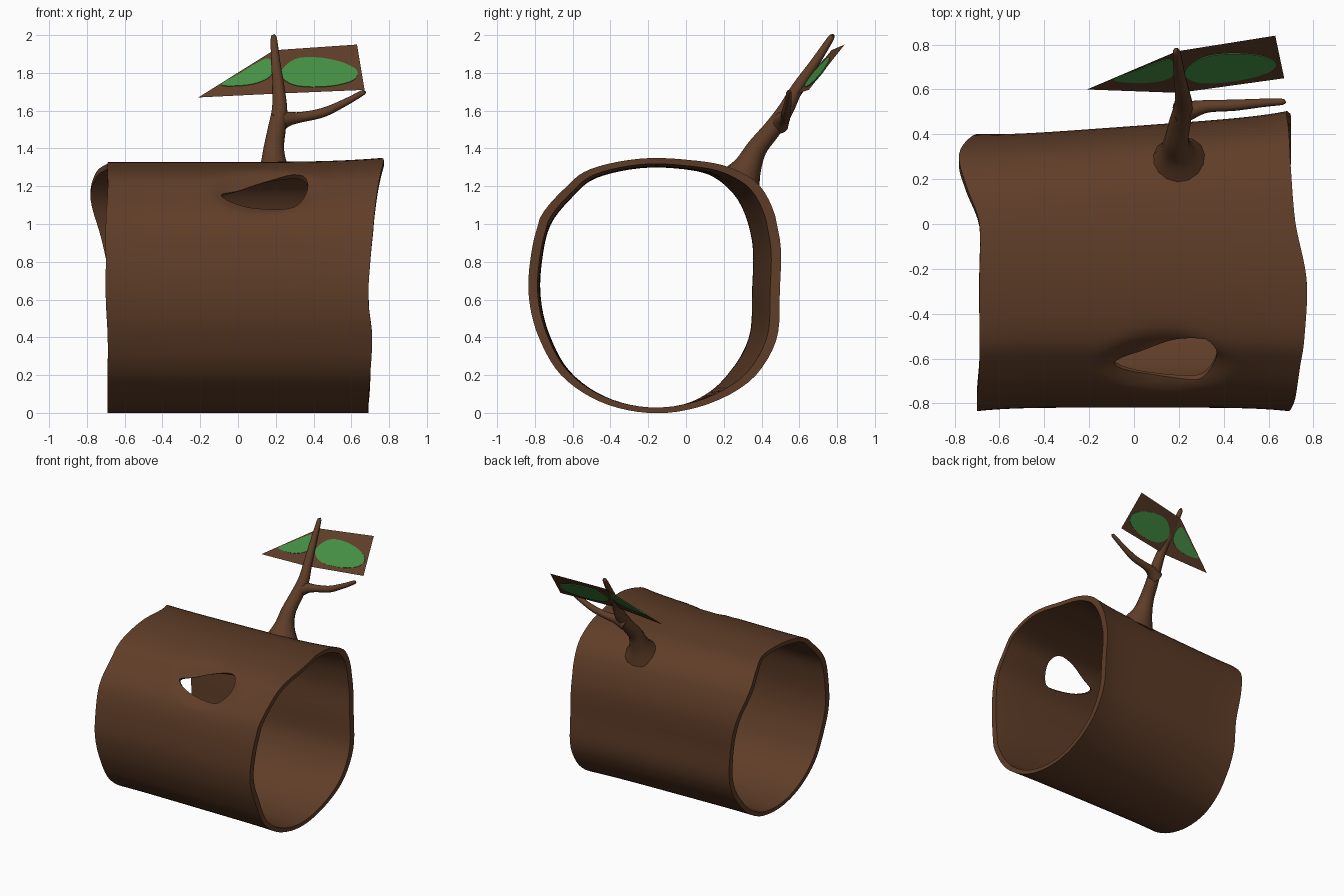
import bpy, bmesh, math
from mathutils import Vector

if "Cube" in bpy.data.objects:
    bpy.data.objects.remove(bpy.data.objects["Cube"])


def material(name, rgb):
    m = bpy.data.materials.new(name)
    m.diffuse_color = (*rgb, 1)
    m.use_nodes = True
    m.node_tree.nodes["Principled BSDF"].inputs["Base Color"].default_value = m.diffuse_color
    return m


bark = material("bark brown", (0.115, 0.047, 0.021))
green = material("leaf green", (0.06, 0.28, 0.06))


def spline(pts, steps, closed):
    """Catmull-Rom resampling of points of any dimension."""
    n, out = len(pts), []
    for i in range(n if closed else n - 1):
        p = [pts[(i + k) % n] if closed else pts[min(max(i + k, 0), n - 1)] for k in (-1, 0, 1, 2)]
        for s in range(steps):
            t = s / steps
            out.append(tuple(0.5 * (2 * b + (c - a) * t + (2 * a - 5 * b + 4 * c - d) * t * t
                                    + (3 * b - a - 3 * c + d) * t ** 3) for a, b, c, d in zip(*p)))
    return out if closed else out + [tuple(pts[-1])]


def make(name, bm, mat, angle=None):
    bmesh.ops.recalc_face_normals(bm, faces=bm.faces)
    me = bpy.data.meshes.new(name)
    bm.to_mesh(me)
    bm.free()
    ob = bpy.data.objects.new(name, me)
    bpy.context.collection.objects.link(ob)
    me.materials.append(mat)
    if angle:
        smooth(ob, angle)
    return ob


def smooth(ob, angle):
    bpy.ops.object.select_all(action='DESELECT')
    ob.select_set(True)
    bpy.context.view_layer.objects.active = ob
    bpy.ops.object.shade_smooth_by_angle(angle=math.radians(angle))


def skin(bm, rings, closed):
    """Join equal rings of points with quads; close into a torus or cap the ends."""
    vs = [[bm.verts.new(p) for p in r] for r in rings]
    n = len(vs[0])
    for i in range(len(vs) if closed else len(vs) - 1):
        a, b = vs[i], vs[(i + 1) % len(vs)]
        for j in range(n):
            k = (j + 1) % n
            bm.faces.new((a[j], a[k], b[k], b[j]))
    if not closed:
        bm.faces.new(vs[0][::-1])
        bm.faces.new(vs[-1])


# Hollow log: cross-section points as (y, z, left end x, right end x)
profile = [
    (-.20, 0, -.69, .69), (.05, .03, -.68, .69), (.27, .16, -.67, .70), (.41, .38, -.66, .70),
    (.43, .65, -.67, .69), (.43, .92, -.72, .68), (.35, 1.15, -.78, .69), (.20, 1.275, -.75, .70),
    (0, 1.32, -.69, .72), (-.25, 1.325, -.69, .77), (-.50, 1.27, -.69, .76), (-.63, 1.17, -.69, .74),
    (-.76, 1.01, -.70, .72), (-.81, .80, -.70, .70), (-.815, .60, -.70, .69), (-.765, .40, -.69, .71),
    (-.65, .20, -.69, .70), (-.45, .06, -.69, .69)]
section = spline(profile, 5, True)
CY, CZ = -0.19, 0.66
OUT = Vector((0, -0.72, 0.69))          # direction the knot hole faces
HOLE = Vector((0.14, -0.62, 1.18))


def log_ring(t, inner):
    ring = []
    s = 2 * t - 1
    flare = 1 + 0.025 * abs(s) ** 5
    for y, z, xl, xr in section:
        x = xl + (xr - xl) * t
        if y > 0:
            y += 0.05 * s * min(1, y / 0.3)
        if z > 1:
            z += 0.02 * max(0, s) ** 3
        dy, dz = (y - CY) * flare, z - CZ
        if inner:
            dy, dz = dy * 0.925, dz * 0.955
        p = Vector((x, CY + dy, CZ + dz))
        # sunken lip around the knot hole
        q = p - HOLE
        if not inner:
            across = q.dot(Vector((0, 0.69, 0.72)))
            d = math.hypot(q.x / 0.29, across / 0.17)
            if q.dot(OUT) > -0.2 and d < 1:
                p -= OUT * 0.035 * min(1, (1 - d) * 2.5)
        ring.append(p)
    return ring


ts = [i / 36 for i in range(37)]
bm = bmesh.new()
skin(bm, [log_ring(t, False) for t in ts] + [log_ring(t, True) for t in reversed(ts)], True)
log = make("hollow_log", bm, bark)

# Knot hole cut through the front wall, outline as (x, z) seen from the front
outline = spline([(-.09, 1.16), (.02, 1.20), (.18, 1.255), (.32, 1.27), (.37, 1.21),
                  (.33, 1.12), (.25, 1.085), (.02, 1.11)], 4, True)
base = [Vector((x, -0.70 + (z - 1.085) * 0.95, z)) for x, z in outline]
bm = bmesh.new()
skin(bm, [[p + OUT * d for p in base] for d in (-0.16, 0.16)], False)
cutter = make("knot_hole_cutter", bm, bark)
cutter.hide_render = True
mod = log.modifiers.new("knot hole", 'BOOLEAN')
mod.operation, mod.object, mod.solver = 'DIFFERENCE', cutter, 'EXACT'
bpy.context.view_layer.objects.active = log
bpy.ops.object.modifier_apply(modifier=mod.name)
bpy.data.objects.remove(cutter)
smooth(log, 50)


# Branch and twig: tapered tubes along (x, y, z, radius)
def tube(name, path, sides=14):
    pts = spline(path, 5, False)
    rings = []
    for i, p in enumerate(pts):
        c = Vector(p[:3])
        tan = (Vector(pts[min(i + 1, len(pts) - 1)][:3]) - Vector(pts[max(i - 1, 0)][:3])).normalized()
        u = tan.cross(Vector((0.3, 1, -0.6))).normalized()
        v = tan.cross(u)
        rings.append([c + p[3] * (u * math.cos(a) + v * math.sin(a))
                      for a in (2 * math.pi * k / sides for k in range(sides))])
    bm = bmesh.new()
    skin(bm, rings, False)
    return make(name, bm, bark, 60)


tube("branch", [(.20, .275, 1.205, .13), (.19, .325, 1.30, .077), (.19, .375, 1.40, .055),
                (.205, .455, 1.50, .048), (.22, .525, 1.60, .042), (.215, .59, 1.72, .032),
                (.20, .68, 1.85, .025), (.19, .765, 1.98, .017), (.19, .775, 1.995, .008)])
tube("twig", [(.20, .49, 1.53, .055), (.26, .51, 1.555, .040), (.33, .525, 1.565, .028),
              (.45, .53, 1.59, .025), (.57, .54, 1.645, .019), (.66, .545, 1.695, .014),
              (.67, .545, 1.70, .006)])


# Leaf cards: a brown sheet with a thin green leaf plate set through it
def leaf(side, corners, shape):
    corners = [Vector(c) for c in corners]
    bm = bmesh.new()
    bm.faces.new([bm.verts.new(c) for c in corners])
    make(side + "_leaf_card", bm, bark)
    a, b, c = corners[:3]
    n = (b - a).cross(c - a).normalized()
    pts = [Vector((x, a.y - (n.x * (x - a.x) + n.z * (z - a.z)) / n.y, z))
           for x, z in spline(shape, 4, True)]
    bm = bmesh.new()
    skin(bm, [[p + n * d for p in pts] for d in (-0.004, 0.004)], False)
    make(side + "_leaf", bm, green)


top_mid, low_mid = (.19, .77, 1.92), (.20, .585, 1.69)
leaf("left", [(-.21, .60, 1.67), top_mid, low_mid],
     [(-.09, 1.737), (0, 1.79), (.09, 1.845), (.16, 1.875), (.185, 1.83), (.17, 1.78), (.10, 1.745), (0, 1.73)])
leaf("right", [top_mid, (.63, .84, 1.95), (.67, .65, 1.71), low_mid],
     [(.225, 1.80), (.30, 1.87), (.42, 1.88), (.55, 1.855), (.63, 1.81), (.61, 1.76),
      (.50, 1.73), (.36, 1.725), (.27, 1.745)])
